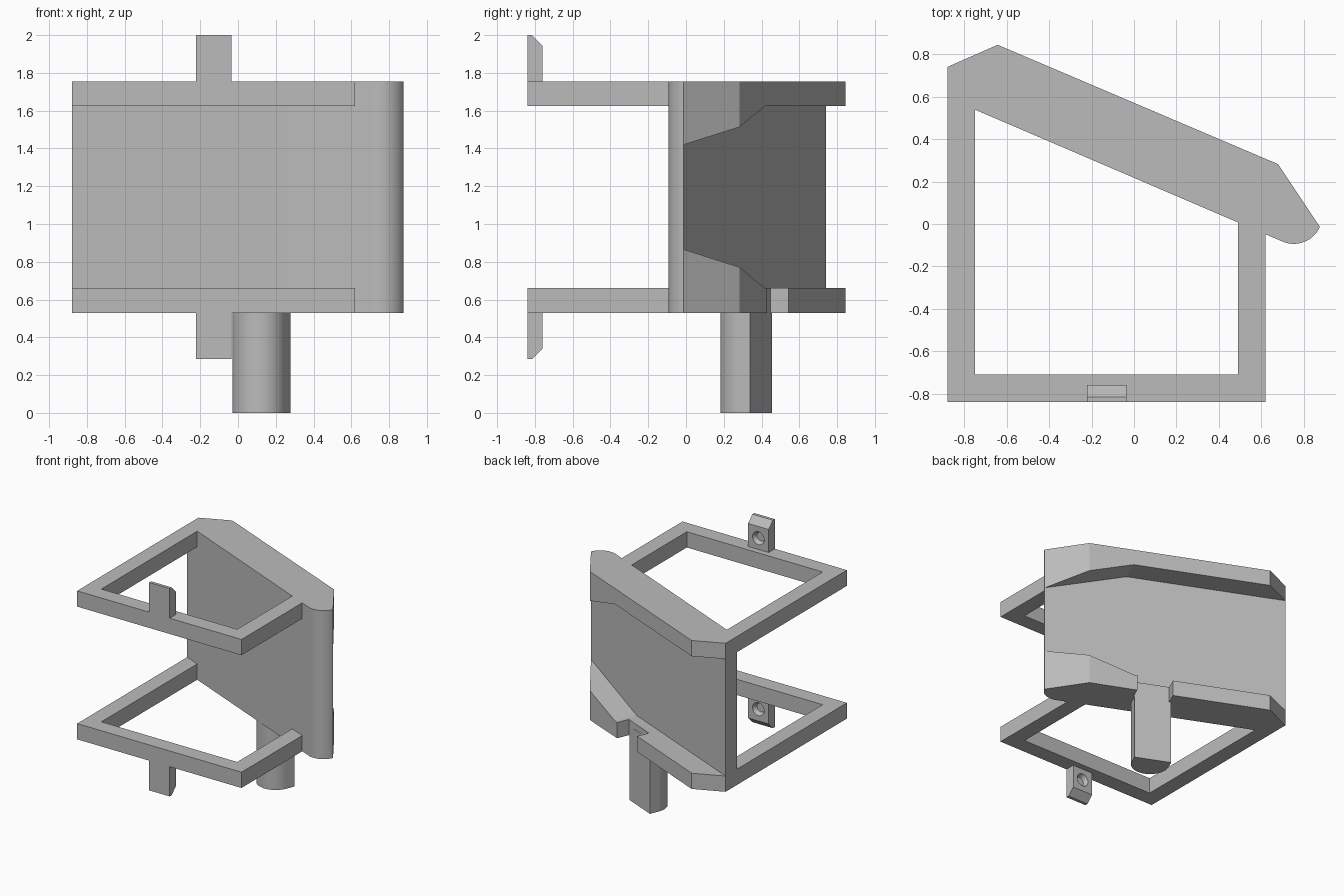
import bpy, bmesh, math
from mathutils import Vector, Matrix

cube = bpy.data.objects.get("Cube")
if cube:
    bpy.data.objects.remove(cube, do_unlink=True)

grey = bpy.data.materials.new("plain grey")
grey.use_nodes = True
grey.diffuse_color = (0.5, 0.5, 0.5, 1)
grey.node_tree.nodes["Principled BSDF"].inputs["Base Color"].default_value = (0.5, 0.5, 0.5, 1)

# Slanted frame of the back panel: u runs along it, v points out of its back
U = Vector((0.919, -0.394, 0))
V = Vector((0.394, 0.919, 0))
LOW, HIGH, BAR = 0.53, 1.755, 0.13
FRONT, BACK, OUTER = 0.2, 0.334, 0.524
LEFT_EDGE = -0.88
MIRROR_Z = Matrix.Translation((0, 0, LOW + HIGH)) @ Matrix.Scale(-1, 4, (0, 0, 1))


def uv(u, v):
    return tuple((U * u + V * v).xy)


def on_line(x, v):
    """Point at a given x on the line parallel to the panel at depth v."""
    return (x, (v - V.x * x) / V.y)


def arc(cu, cv, r, start, end, steps):
    angles = [math.radians(start + (end - start) * i / steps) for i in range(steps + 1)]
    return [uv(cu + r * math.cos(a), cv + r * math.sin(a)) for a in angles]


def extrude(points, offset):
    bm = bmesh.new()
    face = bm.faces.new([bm.verts.new(p) for p in points])
    result = bmesh.ops.extrude_face_region(bm, geom=[face], use_keep_orig=True)
    moved = [g for g in result["geom"] if isinstance(g, bmesh.types.BMVert)]
    bmesh.ops.translate(bm, verts=moved, vec=offset)
    return bm


def prism(outline, z0, z1):
    return extrude([(x, y, z0) for x, y in outline], (0, 0, z1 - z0))


def finish(name, bm, flip=False):
    if flip:
        bm.transform(MIRROR_Z)
    bmesh.ops.recalc_face_normals(bm, faces=bm.faces)
    mesh = bpy.data.meshes.new(name)
    bm.to_mesh(mesh)
    bm.free()
    mesh.materials.append(grey)
    obj = bpy.data.objects.new(name, mesh)
    bpy.context.collection.objects.link(obj)
    return obj


def smooth(obj):
    bpy.ops.object.select_all(action="DESELECT")
    obj.select_set(True)
    bpy.context.view_layer.objects.active = obj
    bpy.ops.object.shade_smooth_by_angle(angle=math.radians(30))


# Slanted panel with a rounded right end
panel = [on_line(LEFT_EDGE, FRONT)]
panel += arc(0.677, BACK, BACK - FRONT, -90, 0, 14)
panel += [on_line(LEFT_EDGE, BACK)]
smooth(finish("back_panel", prism(panel, LOW, HIGH)))

# Post with a flat back and a half-round front
post = arc(-0.023, 0.346, 0.145, 180, 360, 28) + [uv(0.122, 0.422), uv(-0.168, 0.422)]
smooth(finish("mounting_post", prism(post, 0, LOW + 0.08)))

# Open rectangular frame bars, closed off by the panel
frame = [on_line(LEFT_EDGE, FRONT), (LEFT_EDGE, -0.84), (0.62, -0.84), on_line(0.62, FRONT),
         on_line(0.49, FRONT), (0.49, -0.71), (-0.75, -0.71), on_line(-0.75, FRONT)]


def flange(name, notched, flip):
    """Rib on the back of the panel, thickening towards its right end."""
    ramp_start, slope = 0.16, 0.316
    outline = [uv(0.81, BACK), (0.68, 0.282)]
    if notched:
        outline += [uv(0.132, OUTER), uv(0.132, 0.421), uv(-0.152, 0.421), uv(-0.152, OUTER)]
    outline += [(-0.643, 0.845), on_line(LEFT_EDGE, BACK)]
    bm = prism(outline, LOW, LOW + BAR)
    bmesh.ops.bisect_plane(bm, geom=bm.verts[:] + bm.edges[:] + bm.faces[:],
                           plane_co=U * ramp_start, plane_no=U)
    for vert in bm.verts:
        if vert.co.z > LOW + BAR / 2:
            vert.co.z += slope * max(0, vert.co.dot(U) - ramp_start)
    return finish(name, bm, flip)


def tab(name, flip):
    """Chamfered tab with a blind tapered hole in its back."""
    profile = [(-0.84, LOW), (-0.76, LOW), (-0.76, 0.34), (-0.815, 0.285), (-0.84, 0.285)]
    obj = finish(name, extrude([(-0.222, y, z) for y, z in profile], (0.187, 0, 0)), flip)
    bm = bmesh.new()
    place = Matrix.Translation((-0.128, -0.76, 0.437)) @ Matrix.Rotation(math.radians(-90), 4, "X")
    bmesh.ops.create_cone(bm, cap_ends=True, segments=32, radius1=0.036, radius2=0.07,
                          depth=0.07, matrix=place)
    cutter = finish("hole_cutter", bm, flip)
    cutter.hide_render = True
    cut = obj.modifiers.new("hole", "BOOLEAN")
    cut.operation, cut.solver, cut.object = "DIFFERENCE", "EXACT", cutter
    bpy.context.view_layer.update()
    evaluated = obj.evaluated_get(bpy.context.evaluated_depsgraph_get())
    mesh = bpy.data.meshes.new_from_object(evaluated)
    obj.modifiers.clear()
    obj.data = mesh
    bpy.data.objects.remove(cutter, do_unlink=True)
    smooth(obj)


# Matching lower and upper parts
for level, flip in (("lower", False), ("upper", True)):
    finish(level + "_frame", prism(frame, LOW, LOW + BAR), flip)
    flange(level + "_flange", not flip, flip)
    tab(level + "_tab", flip)
